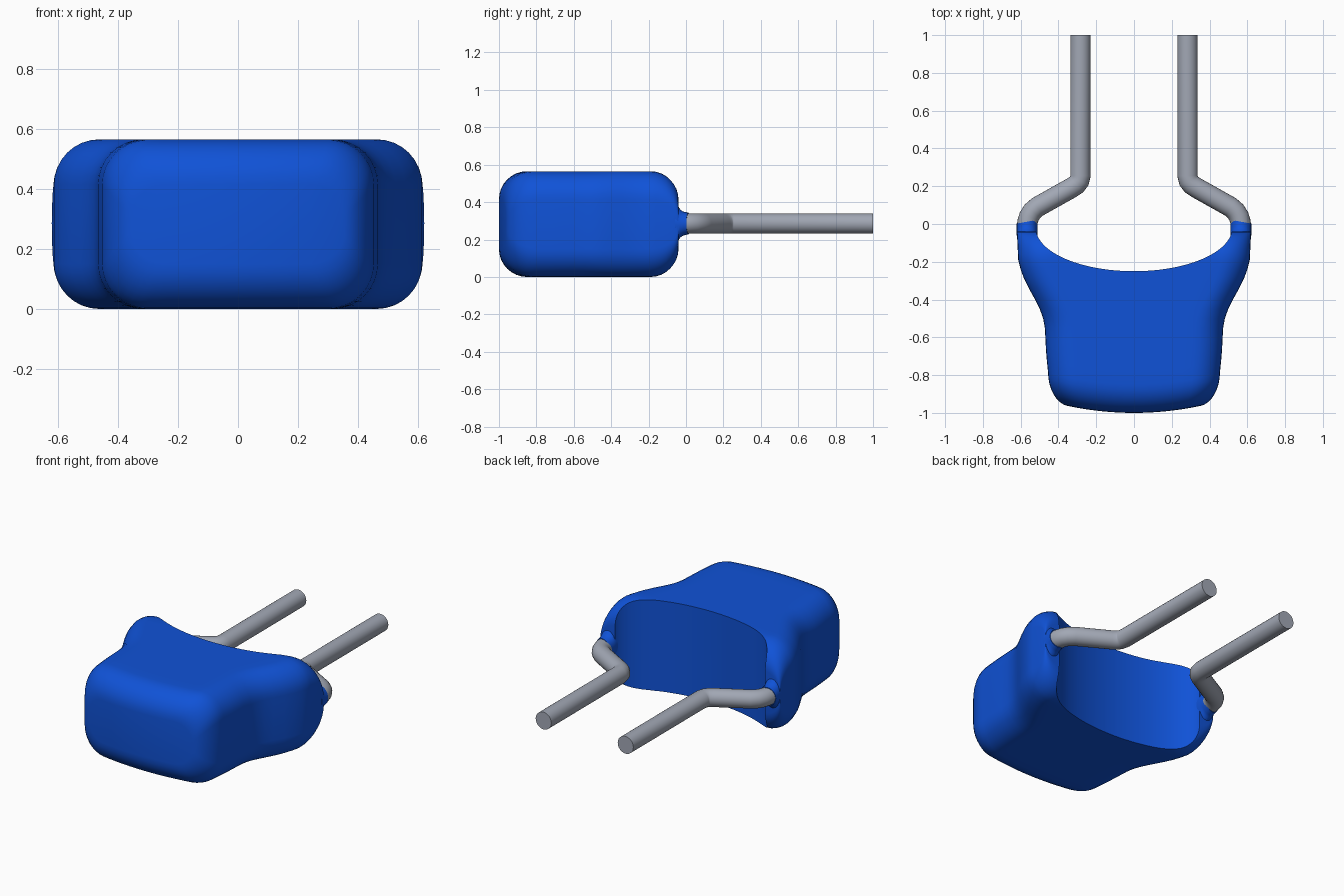
import bpy, bmesh, math
from mathutils import Vector

cube = bpy.data.objects.get("Cube")
if cube:
    bpy.data.objects.remove(cube, do_unlink=True)

H = 0.565          # body height
MID = H / 2
R = 0.15           # edge rounding


def material(name, rgb, rough):
    m = bpy.data.materials.new(name)
    m.use_nodes = True
    m.diffuse_color = (*rgb, 1)
    b = m.node_tree.nodes["Principled BSDF"]
    b.inputs["Base Color"].default_value = (*rgb, 1)
    b.inputs["Roughness"].default_value = rough
    return m


blue = material("blue plastic", (0.005, 0.085, 0.68), 0.5)
steel = material("grey metal", (0.36, 0.39, 0.46), 0.5)


def finish(bm, name, mat, angle=35):
    bmesh.ops.recalc_face_normals(bm, faces=bm.faces)
    me = bpy.data.meshes.new(name)
    bm.to_mesh(me)
    bm.free()
    ob = bpy.data.objects.new(name, me)
    bpy.context.collection.objects.link(ob)
    me.materials.append(mat)
    smooth(ob, angle)
    return ob


def smooth(ob, angle):
    bpy.ops.object.select_all(action='DESELECT')
    ob.select_set(True)
    bpy.context.view_layer.objects.active = ob
    bpy.ops.object.shade_smooth_by_angle(angle=math.radians(angle))


def loft(bm, rings):
    """Bridge equal closed rings of points; returns the vertex rings."""
    vr = [[bm.verts.new(p) for p in ring] for ring in rings]
    n = len(vr[0])
    for a, b in zip(vr, vr[1:]):
        for i in range(n):
            j = (i + 1) % n
            bm.faces.new((a[i], a[j], b[j], b[i]))
    return vr


# Body: rounded-rectangle sections lofted from front to back
def section(y, w, e, r, bulge):
    half = MID - e
    arc = [(w - r + r * math.cos(t), half - r + r * math.sin(t))
           for t in (math.pi / 2 * i / 8 for i in range(9))]
    flat = [((w - r) * (1 - i / 6), half) for i in range(1, 12)]
    upper = arc + flat + [(-x, z) for x, z in reversed(arc)]
    pts = upper + [(x, -z) for x, z in reversed(upper)]
    return [(x, y + bulge * x * x, MID + z) for x, z in pts]


stations = []
for i in range(9):                                   # rounded front edge
    a = math.pi / 2 * i / 8
    s = 1 - math.sin(a)
    stations.append((-1 + R * (1 - math.cos(a)), 0.455 - 0.10 * s, R * s, R - 0.04 * s, 0.3))
for y, w, k in ((-0.78, 0.461, 0.25), (-0.70, 0.466, 0.15), (-0.62, 0.469, 0.06),
                (-0.55, 0.472, 0), (-0.50, 0.481, 0), (-0.45, 0.499, 0),
                (-0.40, 0.524, 0), (-0.34, 0.557, 0), (-0.28, 0.586, 0), (-0.23, 0.603, 0)):
    stations.append((y, w, 0, R, k))
for i in range(9):                                   # rounded arm tips
    a = math.pi / 2 * i / 8
    stations.append((-0.19 + R * math.sin(a), 0.613 + 0.007 * math.sin(a),
                     R * (1 - math.cos(a)), R - 0.04 * (1 - math.cos(a)), 0))

bm = bmesh.new()
rings = loft(bm, [section(*s) for s in stations])
for ring in (rings[0], rings[-1]):                   # end caps as vertical strips
    n = len(ring)
    for i in range(n // 2 - 1):
        bm.faces.new((ring[i], ring[i + 1], ring[n - 2 - i], ring[n - 1 - i]))
body = finish(bm, "body", blue)

# Elliptical hollow between the arms
bm = bmesh.new()
N = 96
ends = loft(bm, [[(0.52 * math.cos(2 * math.pi * i / N), -0.02 + 0.23 * math.sin(2 * math.pi * i / N), z)
                  for i in range(N)] for z in (-0.2, H + 0.2)])
for ring in ends:
    bm.faces.new(ring)
cutter = finish(bm, "hollow_cutter", blue)
cutter.hide_render = True
mod = body.modifiers.new("hollow", 'BOOLEAN')
mod.operation = 'DIFFERENCE'
mod.solver = 'EXACT'
mod.object = cutter
bpy.context.view_layer.objects.active = body
bpy.ops.object.modifier_apply(modifier=mod.name)
bpy.data.objects.remove(cutter, do_unlink=True)
smooth(body, 35)

# Pins and their flared collars, one per side
PATH = [(0.566, -0.02), (0.564, 0.01), (0.555, 0.04), (0.538, 0.067), (0.512, 0.09),
        (0.33, 0.192), (0.305, 0.209), (0.29, 0.228), (0.283, 0.255), (0.283, 1.0)]
FLARE = [(-0.06, 0.10), (-0.04, 0.09), (-0.03, 0.074), (-0.015, 0.064), (0.012, 0.058)]
S = 24
CIRCLE = [(math.cos(2 * math.pi * i / S), math.sin(2 * math.pi * i / S)) for i in range(S)]

for side, label in ((1, "left"), (-1, "right")):
    pts = [Vector((side * x, y, MID + 0.003)) for x, y in PATH]
    rings = []
    for i, p in enumerate(pts):
        t = (pts[min(i + 1, len(pts) - 1)] - pts[max(i - 1, 0)]).normalized()
        if i >= len(pts) - 2:
            t = Vector((0, 1, 0))
        across = t.cross(Vector((0, 0, 1)))
        rings.append([p + 0.054 * (across * c + Vector((0, 0, s))) for c, s in CIRCLE])
    bm = bmesh.new()
    vr = loft(bm, rings)
    for ring in (vr[0], vr[-1]):
        bm.faces.new(ring)
    finish(bm, label + "_pin", steel, 40)

    bm = bmesh.new()
    vr = loft(bm, [[(side * 0.566 + 0.055 * c, y - (0.01 * side * c if y > 0 else 0), MID + 0.003 + h * s)
                    for c, s in CIRCLE] for y, h in FLARE])
    for ring in (vr[0], vr[-1]):
        bm.faces.new(ring)
    finish(bm, label + "_collar", blue, 40)
